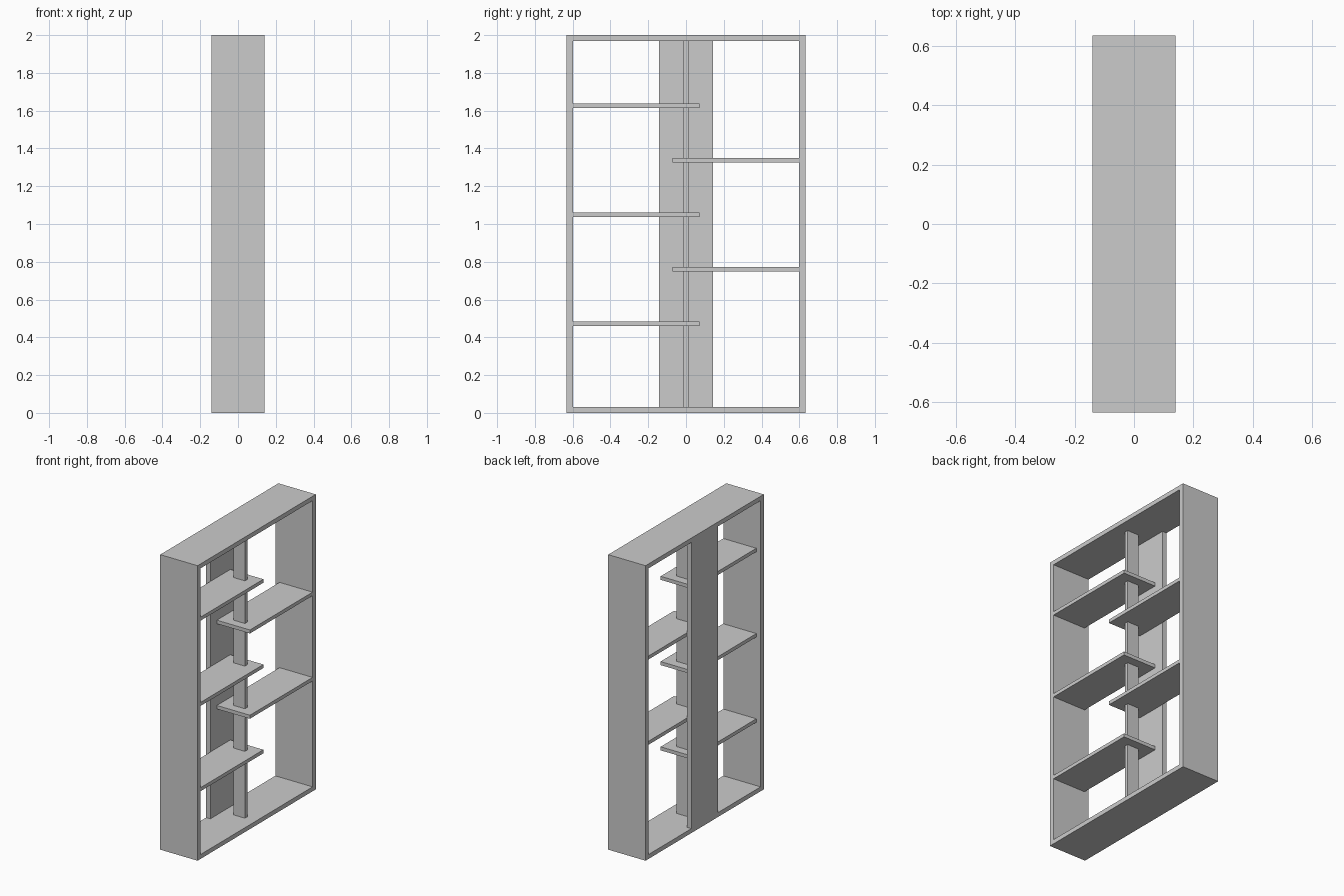
import bpy

if "Cube" in bpy.data.objects:
    bpy.data.objects.remove(bpy.data.objects["Cube"])

HALF_X, HALF_Y, HEIGHT = 0.14, 0.633, 2.0
SIDE_T, DECK_T, SHELF_T = 0.034, 0.03, 0.024
INNER_Y = HALF_Y - SIDE_T
BACK_FRONT_X = -0.108


def box(name, x, y, z):
    """Box from (min, max) ranges along each axis."""
    bpy.ops.mesh.primitive_cube_add(size=1, location=[sum(r) / 2 for r in (x, y, z)])
    ob = bpy.context.object
    ob.name = name
    ob.scale = [r[1] - r[0] for r in (x, y, z)]
    bpy.ops.object.transform_apply(location=False, rotation=False, scale=True)
    return ob


depth = (-HALF_X, HALF_X)
inside_z = (DECK_T, HEIGHT - DECK_T)

# Outer frame
box("side_panel_front", depth, (-HALF_Y, -INNER_Y), (0, HEIGHT))
box("side_panel_back", depth, (INNER_Y, HALF_Y), (0, HEIGHT))
box("bottom_panel", depth, (-INNER_Y, INNER_Y), (0, DECK_T))
box("top_panel", depth, (-INNER_Y, INNER_Y), (HEIGHT - DECK_T, HEIGHT))

# Central upright and the wide strip behind it
box("center_post", (-0.025, 0.061), (-0.013, 0.013), inside_z)
box("back_strip", (-HALF_X, BACK_FRONT_X), (-0.142, 0.142), inside_z)

# Staggered shelves, alternating between the two sides
for i in range(5):
    z = 0.471 + i * 0.289
    y = (-INNER_Y, 0.072) if i % 2 == 0 else (-0.072, INNER_Y)
    box(f"shelf_{i + 1}", (BACK_FRONT_X, HALF_X), y, (z - SHELF_T / 2, z + SHELF_T / 2))
